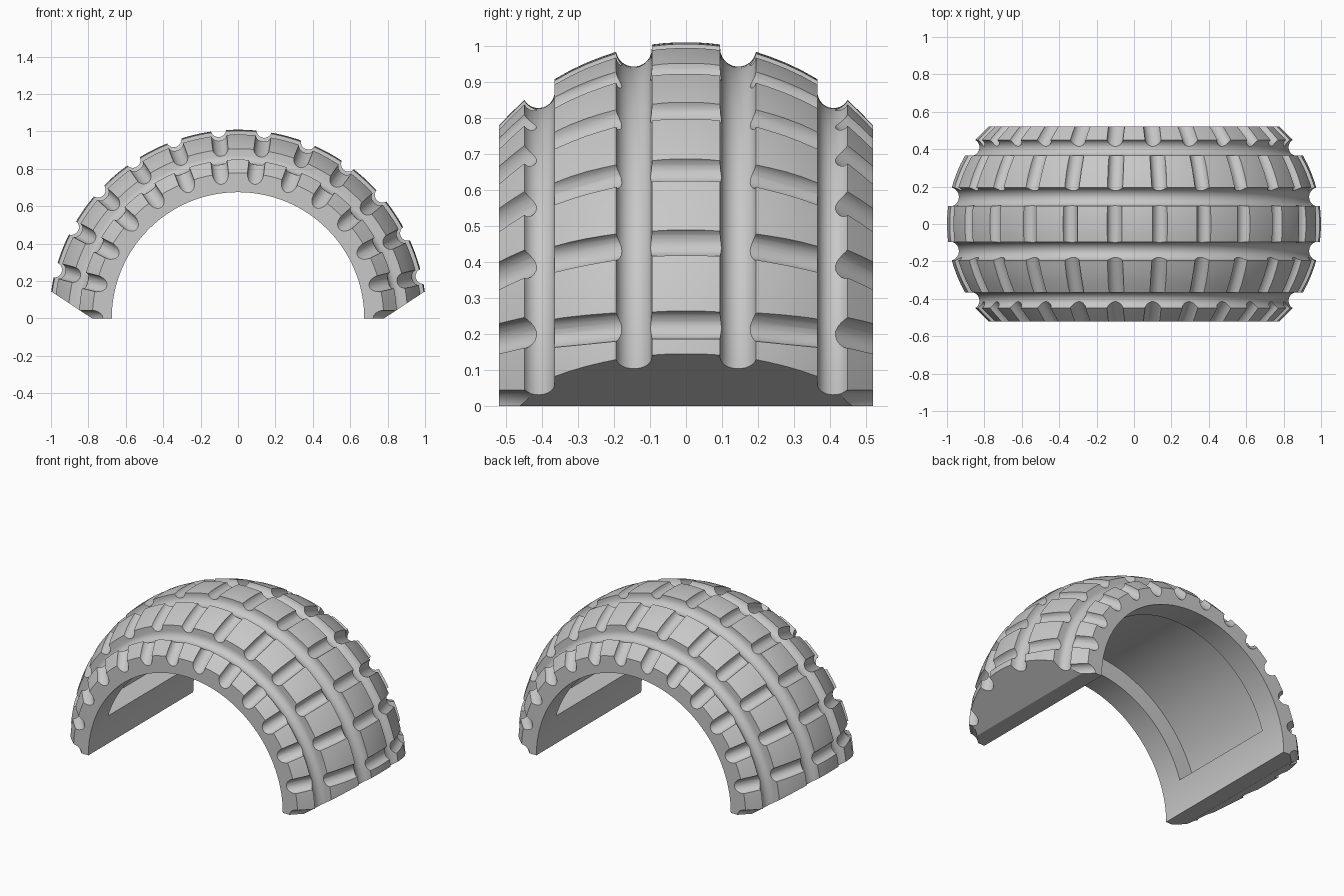
import bpy, bmesh, math
from mathutils import Vector

cube = bpy.data.objects.get("Cube")
if cube:
    bpy.data.objects.remove(cube, do_unlink=True)

rubber = bpy.data.materials.new("grey_rubber")
rubber.use_nodes = True
rubber.diffuse_color = (0.58, 0.58, 0.58, 1)
rubber.node_tree.nodes["Principled BSDF"].inputs["Base Color"].default_value = (0.58, 0.58, 0.58, 1)

HALF_WIDTH, INNER = 0.52, 0.675


def make_object(name, bm):
    bmesh.ops.recalc_face_normals(bm, faces=bm.faces)
    mesh = bpy.data.meshes.new(name)
    bm.to_mesh(mesh)
    bm.free()
    ob = bpy.data.objects.new(name, mesh)
    bpy.context.collection.objects.link(ob)
    mesh.materials.append(rubber)
    return ob


def skin(bm, rings):
    """Join closed rings of points into a capped solid."""
    loops = [[bm.verts.new(p) for p in ring] for ring in rings]
    n = len(loops[0])
    for a, b in zip(loops, loops[1:]):
        for i in range(n):
            j = (i + 1) % n
            bm.faces.new((a[i], a[j], b[j], b[i]))
    bm.faces.new(loops[0])
    bm.faces.new(loops[-1])


def polar(y, r, deg):
    a = math.radians(deg)
    return Vector((r * math.cos(a), y, r * math.sin(a)))


def sweep(name, profile, start, end, steps):
    """Turn a (y, radius) profile about the y axis."""
    bm = bmesh.new()
    skin(bm, [[polar(y, r, start + (end - start) * k / steps) for y, r in profile]
              for k in range(steps + 1)])
    return make_object(name, bm)


def crown(y):
    return 0.31 + math.sqrt(0.49 - y * y)


def arc(cy, cr, rad, end):
    """Rounded groove running from its inner wall to its outer lip."""
    steps = 12
    angles = [math.radians(180 + (end - 180) * k / steps) for k in range(steps + 1)]
    return [(cy + rad * math.cos(a), cr + rad * math.sin(a)) for a in angles]


# Tread cross-section with ring grooves, mirrored across the middle
half = [(y, crown(y)) for y in (0.03, 0.065, 0.095)]
half += arc(0.145, 0.992, 0.05, 350)
half += [(y, crown(y)) for y in (0.23, 0.275, 0.32, 0.365)]
half += arc(0.41, 0.872, 0.045, 330)
half += [(y, crown(y)) for y in (0.485, HALF_WIDTH)]
half += [(HALF_WIDTH, INNER)]
profile = [(-y, r) for y, r in reversed(half)] + half
tyre = sweep("half_tyre", profile, -4, 184, 94)

# Hollow inside the arch
pocket = sweep("pocket_cutter", [(-0.365, 0.6), (0.365, 0.6), (0.365, 0.785), (-0.365, 0.785)],
               17, 163, 73)


def add_rod(bm, p, q, rad, sides=20):
    axis = (q - p).normalized()
    u = axis.orthogonal().normalized()
    v = axis.cross(u)
    ring = [(u * math.cos(t) + v * math.sin(t)) * rad
            for t in (2 * math.pi * k / sides for k in range(sides))]
    skin(bm, [[p + o for o in ring], [q + o for o in ring]])


# Cross grooves over the middle, intermediate and shoulder ribs
PITCH = 180 / 13
bm = bmesh.new()
for k in range(14):
    a = PITCH * k
    if 0 < k < 13:
        add_rod(bm, polar(-0.125, 1.016, a - 1), polar(0.125, 1.016, a - 1), 0.041)
    for s in (-1, 1):
        if 0 < k < 13:
            add_rod(bm, polar(s * 0.16, 1.009, a - 1), polar(s * 0.395, 0.904, a - 1), 0.042)
        add_rod(bm, polar(s * 0.41, 0.894, a), polar(s * 0.57, 0.734, a), 0.044)
cross = make_object("cross_groove_cutter", bm)

# Flat feet with bevelled outer ends
foot, slope = 0.78, 0.66
outline = [(-2, -1), (2, -1), (2, slope * (2 - foot)), (foot, 0), (-foot, 0), (-2, slope * (2 - foot))]
bm = bmesh.new()
skin(bm, [[(x, y, z) for x, z in outline] for y in (-1, 1)])
feet = make_object("foot_cutter", bm)

# Carve the tyre, then discard the cutters
bpy.ops.object.select_all(action='DESELECT')
bpy.context.view_layer.objects.active = tyre
tyre.select_set(True)
for cutter in (cross, pocket, feet):
    cutter.hide_render = True
    mod = tyre.modifiers.new(cutter.name, 'BOOLEAN')
    mod.operation = 'DIFFERENCE'
    mod.solver = 'EXACT'
    mod.object = cutter
    bpy.ops.object.modifier_apply(modifier=mod.name)
    bpy.data.objects.remove(cutter, do_unlink=True)

bpy.ops.object.shade_smooth_by_angle(angle=math.radians(28))
